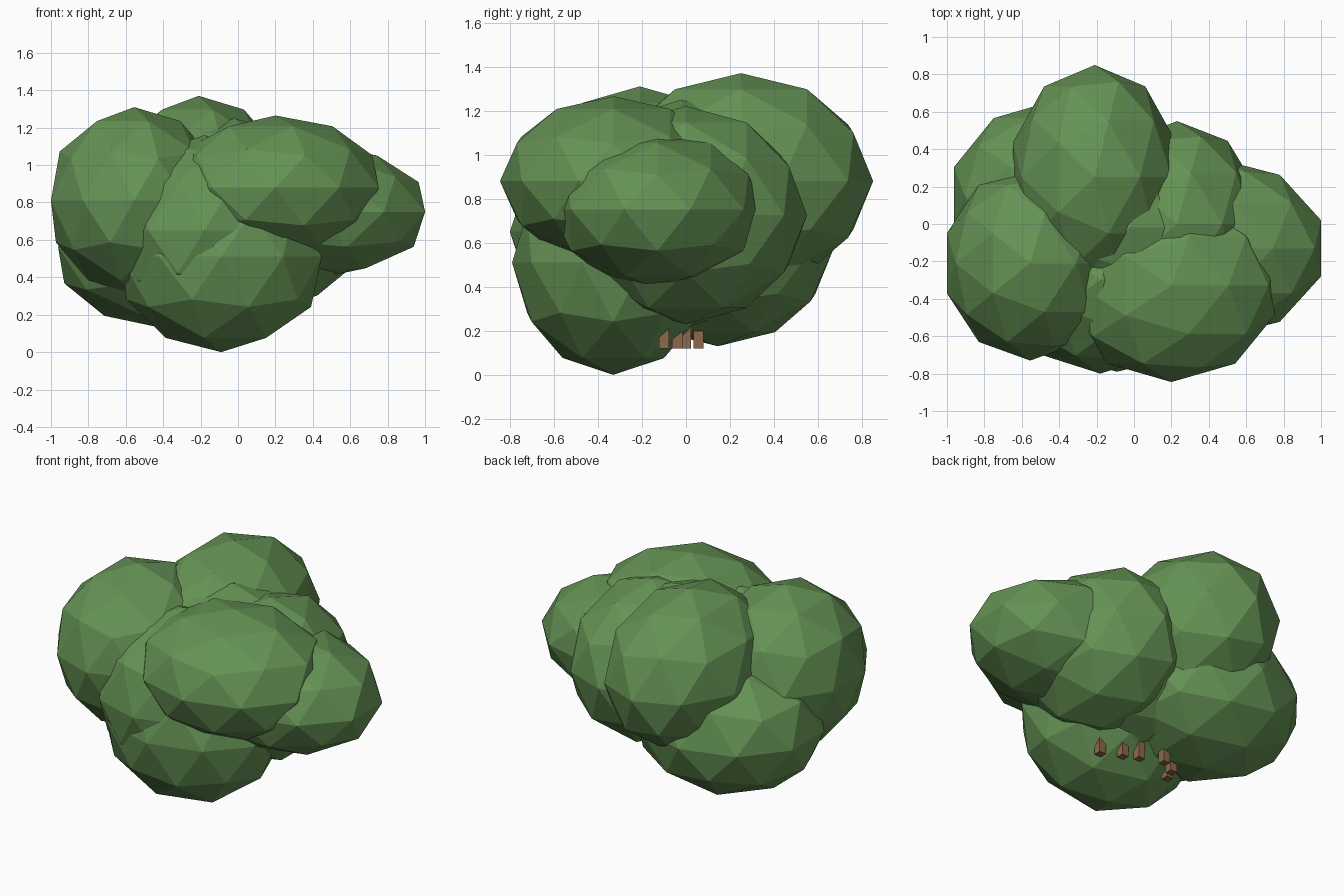
import bpy

if "Cube" in bpy.data.objects:
    bpy.data.objects.remove(bpy.data.objects["Cube"])


def material(name, rgb):
    m = bpy.data.materials.new(name)
    m.diffuse_color = (*rgb, 1)
    m.use_nodes = True
    m.node_tree.nodes["Principled BSDF"].inputs["Base Color"].default_value = m.diffuse_color
    return m


leaf = material("leaf_green", (0.13, 0.29, 0.09))
bark = material("bark_brown", (0.26, 0.14, 0.07))


def clump(name, centre, radii):
    bpy.ops.mesh.primitive_ico_sphere_add(subdivisions=2, radius=1, location=centre)
    ob = bpy.context.object
    ob.name = name
    ob.scale = radii
    ob.data.materials.append(leaf)


def stem(name, x, y, z0=0.12, z1=0.50, width=0.047):
    bpy.ops.mesh.primitive_cube_add(size=1, location=(x, y, (z0 + z1) / 2))
    ob = bpy.context.object
    ob.name = name
    ob.scale = (width, width, z1 - z0)
    ob.data.materials.append(bark)


# Faceted leaf clumps: centre, radii
clump("left_clump", (-0.555, -0.21, 0.81), (0.468, 0.52, 0.50))
clump("back_top_clump", (-0.21, 0.25, 0.88), (0.46, 0.60, 0.49))
clump("bottom_clump", (-0.09, -0.33, 0.51), (0.565, 0.46, 0.51))
clump("front_top_clump", (0.20, -0.33, 0.88), (0.58, 0.515, 0.385))
clump("right_clump", (0.424, -0.13, 0.75), (0.606, 0.485, 0.355))
clump("back_left_clump", (-0.41, 0.145, 0.56), (0.58, 0.52, 0.43))
clump("back_right_clump", (0.23, 0.0, 0.725), (0.46, 0.55, 0.495))
clump("front_clump", (-0.18, -0.30, 0.65), (0.51, 0.50, 0.51))
clump("middle_clump", (-0.02, -0.02, 0.73), (0.50, 0.50, 0.52))

# Small stems poking out underneath
stems = [(0.17, -0.10), (0.05, -0.04), (-0.04, 0.0),
         (-0.18, 0.057), (-0.28, 0.0), (-0.31, -0.07)]
for i, (x, y) in enumerate(stems):
    stem(f"stem_{i + 1}", x, y)
